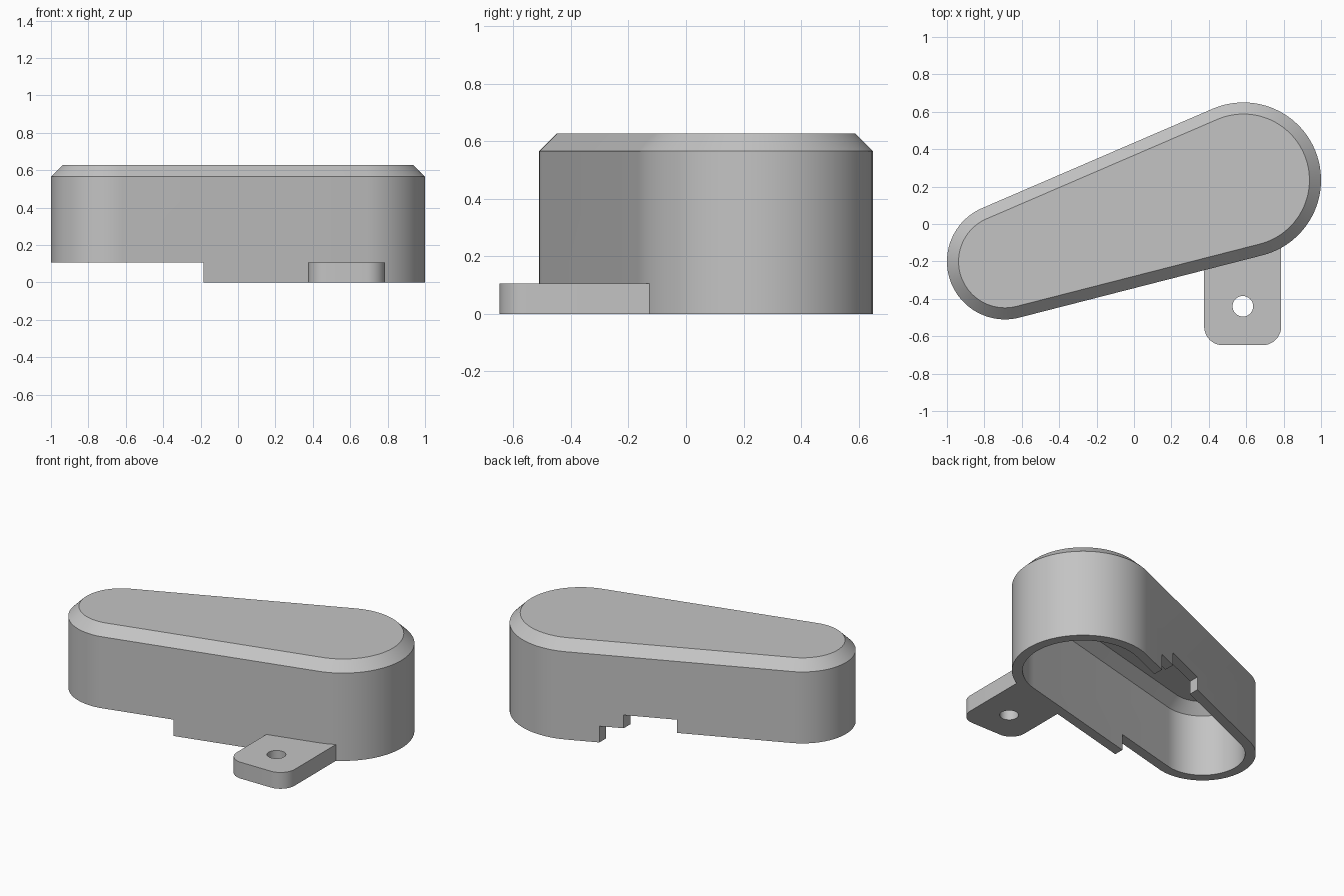
import bpy, bmesh, math
from math import cos, sin, pi

if "Cube" in bpy.data.objects:
    bpy.data.objects.remove(bpy.data.objects["Cube"], do_unlink=True)

# Single plain grey
grey = bpy.data.materials.new("plain_grey")
grey.use_nodes = True
grey.diffuse_color = (0.55, 0.55, 0.55, 1)
grey.node_tree.nodes["Principled BSDF"].inputs["Base Color"].default_value = (0.55, 0.55, 0.55, 1)

SMALL = (-0.69, -0.20, 0.31)
BIG = (0.585, 0.235, 0.415)
WALL = 0.062
CHAMFER = 0.062
TOP = 0.627


def arc(cx, cy, r, a0, a1, n):
    return [(cx + r * cos(a0 + (a1 - a0) * i / n), cy + r * sin(a0 + (a1 - a0) * i / n))
            for i in range(n + 1)]


def pulley_outline(inset):
    """Tangent hull of the small and big end circles."""
    dx, dy = BIG[0] - SMALL[0], BIG[1] - SMALL[1]
    axis = math.atan2(dy, dx)
    lean = math.acos((SMALL[2] - BIG[2]) / math.hypot(dx, dy))
    up, low = axis + lean, axis - lean
    return (arc(BIG[0], BIG[1], BIG[2] - inset, low, up, 48)
            + arc(SMALL[0], SMALL[1], SMALL[2] - inset, up, low + 2 * pi, 48))


def loft(name, sections):
    """Stack of (outline, z) rings joined by side faces and capped."""
    bm = bmesh.new()
    rings = [[bm.verts.new((x, y, z)) for x, y in pts] for pts, z in sections]
    n = len(rings[0])
    for a, b in zip(rings, rings[1:]):
        for i in range(n):
            j = (i + 1) % n
            bm.faces.new((a[i], a[j], b[j], b[i]))
    bm.faces.new(rings[-1])
    bm.faces.new(rings[0][::-1])
    bmesh.ops.recalc_face_normals(bm, faces=bm.faces)
    mesh = bpy.data.meshes.new(name)
    bm.to_mesh(mesh)
    bm.free()
    mesh.materials.append(grey)
    ob = bpy.data.objects.new(name, mesh)
    bpy.context.collection.objects.link(ob)
    return ob


def box(name, x0, x1, y0, y1, z0, z1):
    pts = [(x0, y0), (x1, y0), (x1, y1), (x0, y1)]
    return loft(name, [(pts, z0), (pts, z1)])


def cut(ob, cutter):
    mod = ob.modifiers.new("cut", "BOOLEAN")
    mod.operation = "DIFFERENCE"
    mod.solver = "EXACT"
    mod.object = cutter
    bpy.context.view_layer.objects.active = ob
    bpy.ops.object.modifier_apply(modifier=mod.name)
    bpy.data.objects.remove(cutter, do_unlink=True)


def chamfered_body(name, bottom, inset):
    top = TOP - inset
    side = pulley_outline(inset)
    return loft(name, [(side, bottom), (side, top - CHAMFER),
                       (pulley_outline(inset + CHAMFER), top)])


# Hollow cover with chamfered top
cover = chamfered_body("cover_shell", 0, 0)
cut(cover, chamfered_body("cavity_cutter", -0.2, WALL))

# Raised rim at the small end, stepped notch in the back wall
cut(cover, box("rim_cutter", -1.2, -0.185, -1, 1, -0.2, 0.105))
cut(cover, box("low_notch_cutter", -0.3, 0.24, 0.1, 1, -0.2, 0.105))
cut(cover, box("high_notch_cutter", -0.185, 0.107, 0.1, 1, -0.2, 0.19))

# Mounting tab with rounded front corners and a screw hole
R = 0.1
X0, X1, Y0 = 0.375, 0.787, -0.648
tab_pts = (arc(X0 + R, Y0 + R, R, pi, 1.5 * pi, 12)
           + arc(X1 - R, Y0 + R, R, 1.5 * pi, 2 * pi, 12) + [(X1, 0), (X0, 0)])
tab = loft("mounting_tab", [(tab_pts, 0), (tab_pts, 0.105)])
hole = arc(0.582, -0.44, 0.055, 0, 2 * pi, 32)[:-1]
cut(tab, loft("hole_cutter", [(hole, -0.1), (hole, 0.3)]))
cut(tab, chamfered_body("wall_cutter", -0.2, 0.002))

# Smooth the curved walls, keep edges crisp
for ob in (cover, tab):
    bpy.ops.object.select_all(action="DESELECT")
    ob.select_set(True)
    bpy.context.view_layer.objects.active = ob
    bpy.ops.object.shade_smooth_by_angle(angle=math.radians(30))
